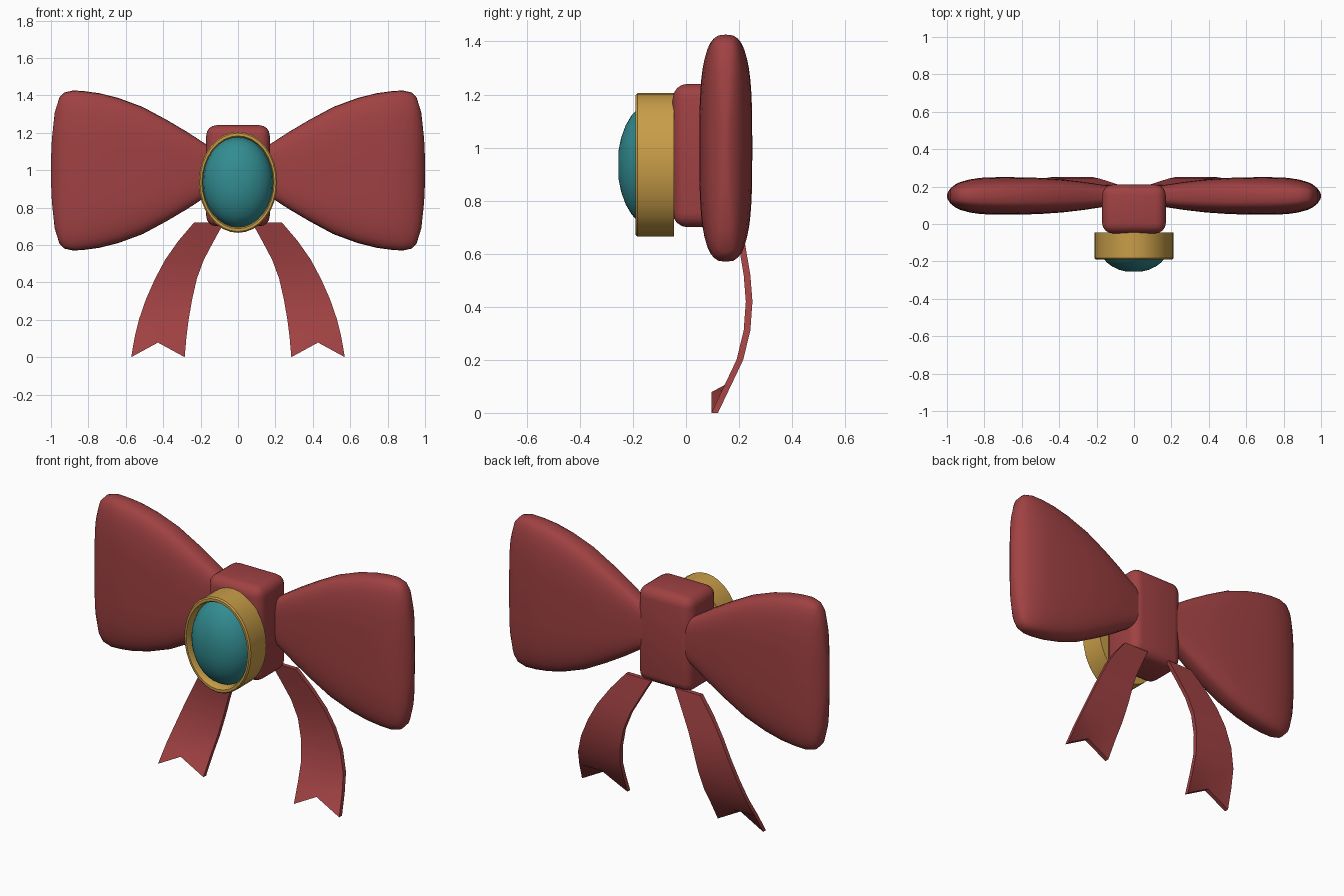
import bpy, bmesh, math
from mathutils import Vector

if "Cube" in bpy.data.objects:
    bpy.data.objects.remove(bpy.data.objects["Cube"])


def material(name, rgb):
    m = bpy.data.materials.new(name)
    m.diffuse_color = (*rgb, 1)
    m.use_nodes = True
    m.node_tree.nodes["Principled BSDF"].inputs["Base Color"].default_value = m.diffuse_color
    return m


RED = material("ribbon red", (0.35, 0.053, 0.055))
GOLD = material("gold", (0.58, 0.34, 0.065))
TEAL = material("teal", (0.032, 0.262, 0.283))


def finish(name, bm, mat, angle=40):
    bmesh.ops.recalc_face_normals(bm, faces=bm.faces[:])
    me = bpy.data.meshes.new(name)
    bm.to_mesh(me)
    bm.free()
    me.materials.append(mat)
    ob = bpy.data.objects.new(name, me)
    bpy.context.collection.objects.link(ob)
    bpy.ops.object.select_all(action='DESELECT')
    ob.select_set(True)
    bpy.context.view_layer.objects.active = ob
    bpy.ops.object.shade_smooth_by_angle(angle=math.radians(angle))
    return ob


def loft(rings, cap_start=True, cap_end=True):
    bm = bmesh.new()
    vs = [[bm.verts.new(p) for p in r] for r in rings]
    for a, b in zip(vs, vs[1:]):
        n = len(a)
        for i in range(n):
            j = (i + 1) % n
            bm.faces.new((a[i], a[j], b[j], b[i]))
    if cap_start:
        bm.faces.new(vs[0])
    if cap_end:
        bm.faces.new(vs[-1])
    return bm


def spow(v, e):
    return math.copysign(abs(v) ** e, v)


# puffy bow loops: (x, half height, half thickness)
LOOP = [(0.08, 0.10, 0.045), (0.17, 0.14, 0.06), (0.27, 0.205, 0.075),
        (0.38, 0.27, 0.088), (0.51, 0.34, 0.097), (0.64, 0.388, 0.1), (0.74, 0.413, 0.1),
        (0.82, 0.424, 0.097), (0.88, 0.428, 0.088), (0.93, 0.417, 0.074),
        (0.955, 0.39, 0.062), (0.98, 0.31, 0.042), (0.995, 0.17, 0.02), (1.0, 0.06, 0.006)]
# ribbon tails: (z, inner x, outer x, y)
TAIL = [(0.72, 0.075, 0.235, 0.195), (0.62, 0.13, 0.32, 0.213), (0.52, 0.183, 0.39, 0.23),
        (0.42, 0.22, 0.443, 0.238), (0.31, 0.245, 0.492, 0.23), (0.2, 0.264, 0.53, 0.203),
        (0.105, 0.276, 0.553, 0.158), (0.0, 0.285, 0.571, 0.108)]

for side, s in (("left", -1), ("right", 1)):
    rings = []
    for x, h, t in LOOP:
        ring = []
        for k in range(40):
            a = 2 * math.pi * k / 40
            ring.append((s * x, 0.15 + t * spow(math.cos(a), 0.62),
                         0.998 + h * spow(math.sin(a), 0.62)))
        rings.append(ring)
    finish(side + "_bow_loop", loft(rings), RED, 60)

    # tail: three columns, the last row notched, thickened along y
    rings = []
    for i, (z, x0, x1, y) in enumerate(TAIL):
        zm = 0.078 if i == len(TAIL) - 1 else z
        xm = (x0 + x1) / 2
        row = [(x0, z), (xm, zm), (x1, z)]
        rings.append([(s * x, y - 0.0125, zz) for x, zz in row] +
                     [(s * x, y + 0.0125, zz) for x, zz in reversed(row)])
    bm = loft(rings, True, False)
    bm.verts.ensure_lookup_table()
    e = bm.verts[-6:]
    bm.faces.new((e[0], e[1], e[4], e[5]))
    bm.faces.new((e[1], e[2], e[3], e[4]))
    finish(side + "_ribbon_tail", bm, RED, 40)

# rounded knot
bm = bmesh.new()
bmesh.ops.create_cube(bm, size=1)
for v in bm.verts:
    v.co = Vector((v.co.x * 0.34, 0.08 + v.co.y * 0.26, 0.97 + v.co.z * 0.54))
bmesh.ops.bevel(bm, geom=bm.edges[:], offset=0.055, segments=4, profile=0.5, affect='EDGES')
finish("knot", bm, RED, 60)


def oval(rx, rz, y, n=32):
    return [(rx * math.cos(2 * math.pi * k / n), y, 0.935 + rz * math.sin(2 * math.pi * k / n))
            for k in range(n)]


# oval gold setting with a shallow recess
finish("gold_setting", loft([
    oval(0.21, 0.27, -0.045), oval(0.21, 0.27, -0.183), oval(0.203, 0.263, -0.19),
    oval(0.193, 0.248, -0.19), oval(0.187, 0.24, -0.178), oval(0.187, 0.24, -0.12)]), GOLD, 35)

# domed gem
gem = []
for k in range(7):
    a = math.radians(78) * k / 6
    gem.append(oval(0.188 * math.cos(a), 0.241 * math.cos(a), -0.115 - 0.143 * math.sin(a)))
finish("gem", loft(gem), TEAL, 60)
